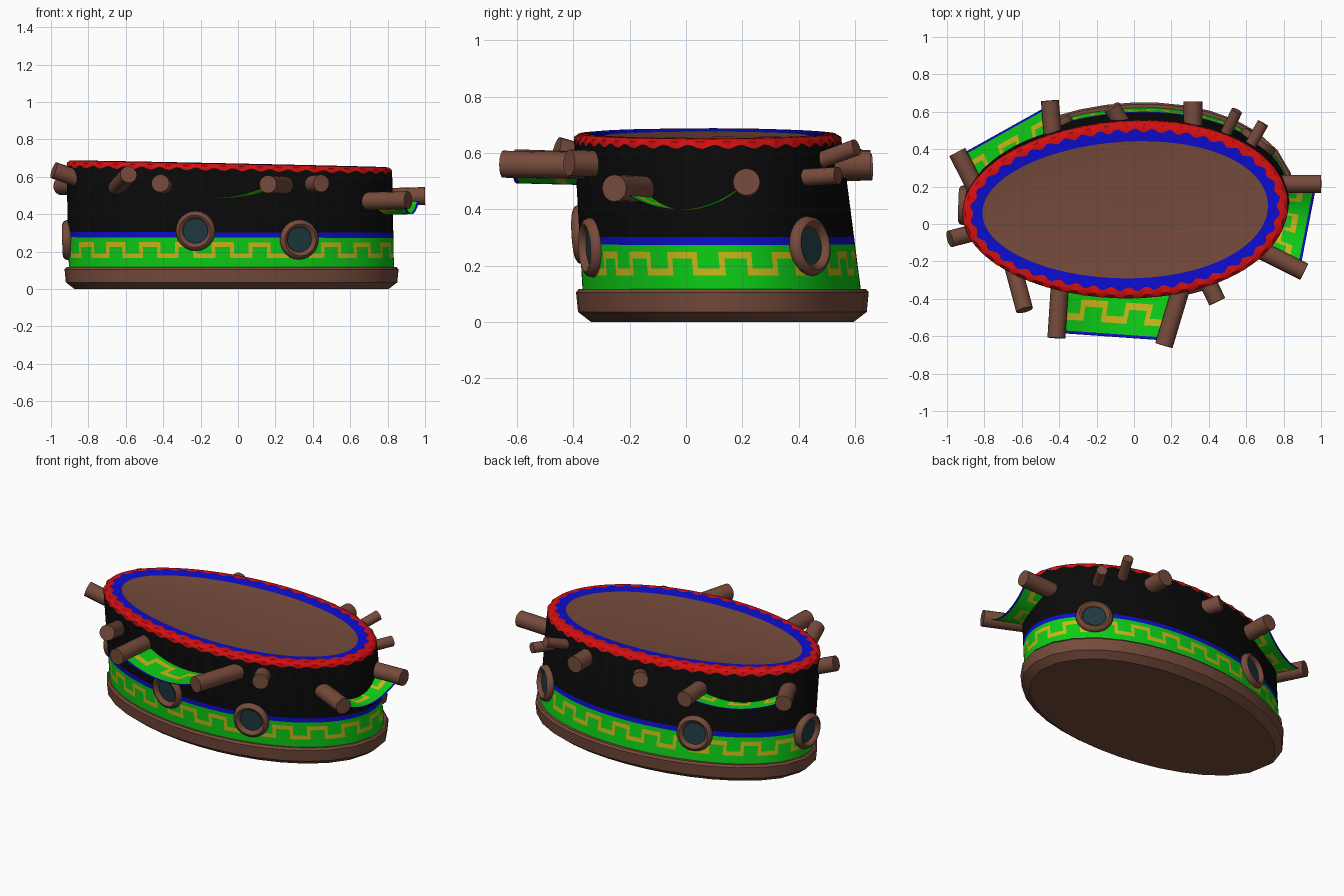
import bpy, bmesh, math
from mathutils import Vector

if "Cube" in bpy.data.objects:
    bpy.data.objects.remove(bpy.data.objects["Cube"])

def mat(name, r, g, b):
    m = bpy.data.materials.new(name)
    m.diffuse_color = (r, g, b, 1)
    m.use_nodes = True
    m.node_tree.nodes["Principled BSDF"].inputs["Base Color"].default_value = m.diffuse_color
    return m

BROWN = mat("brown wood", .18, .07, .045)
BLACK = mat("black wall", .003, .003, .003)
GREEN = mat("green", .004, .62, .008)
BLUE = mat("blue", .004, .004, .62)
RED = mat("red", .66, .005, .005)
YELLOW = mat("yellow", .6, .48, .01)
GLASS = mat("dark teal glass", .013, .042, .052)
PAL = [BROWN, BLACK, GREEN, BLUE, RED, YELLOW]

def finish(bm, name, mats, angle=35, normals=True):
    if normals:
        bmesh.ops.recalc_face_normals(bm, faces=bm.faces)
    me = bpy.data.meshes.new(name)
    bm.to_mesh(me)
    bm.free()
    for m in mats:
        me.materials.append(m)
    ob = bpy.data.objects.new(name, me)
    bpy.context.collection.objects.link(ob)
    bpy.ops.object.select_all(action='DESELECT')
    ob.select_set(True)
    bpy.context.view_layer.objects.active = ob
    bpy.ops.object.shade_smooth_by_angle(angle=math.radians(angle))
    return ob

# Egg-shaped oval outline at height z, moved inward by d
def outline(t, z, d=0):
    f = (z - .1) / .55
    cx, cy = -.035 - .012 * f, .128 - .051 * f
    rx, ry = .868 + .002 * f - d, .495 - .02 * f - d
    s = math.sin(t)
    tilt = -.02 * (rx * math.cos(t)) * max(0, f) ** 2
    return Vector((cx + rx * math.cos(t) + .05 * s * s + .04 * s, cy + ry * s, z + tilt))

# Evenly spaced angles around the outline
def even_angles(n, m=4000):
    pts = [outline(2 * math.pi * i / m, .2) for i in range(m + 1)]
    acc = [0]
    for a, b in zip(pts, pts[1:]):
        acc.append(acc[-1] + (b - a).length)
    out, j = [], 0
    for k in range(n):
        while acc[j] < acc[-1] * k / n:
            j += 1
        out.append(2 * math.pi * j / m)
    return out

def skin(bm, rings, rule):
    n = len(rings[0])
    for r in range(len(rings) - 1):
        for k in range(n):
            f = bm.faces.new((rings[r][k], rings[r][(k + 1) % n],
                              rings[r + 1][(k + 1) % n], rings[r + 1][k]))
            f.material_index = rule(r, k)

# True where the square-wave pattern is painted; row 0 low, 1 middle, 2 high
def meander(row, k):
    k %= 10
    return k in (0, 5) or (row == 2 and k < 5) or (row == 0 and k > 5)

# Wall with painted bands, scalloped red rim and deck
N = 220
angles = even_angles(N)
# height, inset, wave in height, wave in inset
rows = [(.10, 0, 0, 0), (.165, 0, 0, 0), (.19, 0, 0, 0), (.225, 0, 0, 0), (.25, 0, 0, 0),
        (.275, 0, 0, 0), (.303, 0, 0, 0), (.638, 0, .008, 0), (.656, .004, 0, .005),
        (.668, .018, 0, 0), (.67, .05, 0, .011), (.66, .108, 0, 0)]
bands = [2, 2, 2, 2, 2, 3, 1, 4, 4, 4, 3]

def wall_rule(r, k):
    if 1 <= r <= 3 and meander(r - 1, k):
        return 5
    return bands[r]

bm = bmesh.new()
rings = []
for z, d, wz, wd in rows:
    ring = []
    for k, t in enumerate(angles):
        w = math.sin(2 * math.pi * k / 5)
        ring.append(bm.verts.new(outline(t, z + wz * w, d + wd * w)))
    rings.append(ring)
skin(bm, rings, wall_rule)
bm.faces.new(rings[-1]).material_index = 0
finish(bm, "wall", PAL)

# Plinth
bm = bmesh.new()
ang = even_angles(32)
rings = []
for z, d in [(0, .028), (.035, -.018), (.105, -.025), (.117, -.015), (.117, .03)]:
    ring = []
    for t in ang:
        p = outline(t, .08, d)
        ring.append(bm.verts.new((p.x, p.y, z)))
    rings.append(ring)
skin(bm, rings, lambda r, k: 0)
bm.faces.new(rings[0])
bm.faces.new(rings[-1])
finish(bm, "plinth", [BROWN])

# Round windows, placed on the wall nearest to (x, y)
def porthole(name, x, y, z):
    best = min((i * math.pi / 360 for i in range(720)),
               key=lambda t: (outline(t, z).xy - Vector((x, y))).length)
    p = outline(best, z)
    e = .02
    tan = outline(best + e, z) - outline(best - e, z)
    up = outline(best, z + e) - outline(best, z - e)
    q = tan.cross(up).normalized().to_track_quat('Z', 'Y')
    nm = q @ Vector((0, 0, 1))
    bm = bmesh.new()
    loops = []
    for i in range(24):
        a = 2 * math.pi * i / 24
        loop = []
        for j in range(8):
            b = 2 * math.pi * j / 8
            r = .086 + .021 * math.cos(b)
            loop.append(bm.verts.new(p + q @ Vector((r * math.cos(a), r * math.sin(a),
                                                     .004 + .026 * math.sin(b)))))
        loops.append(loop)
    skin(bm, loops + [loops[0]], lambda r, k: 0)
    finish(bm, name + "_frame", [BROWN], 50)
    bm = bmesh.new()
    bm.faces.new([bm.verts.new(p + nm * .007 + q @ Vector((.08 * math.cos(a), .08 * math.sin(a), 0)))
                  for a in [2 * math.pi * i / 24 for i in range(24)]])
    finish(bm, name + "_glass", [GLASS], normals=False)

for i, (x, y, z) in enumerate([(-.225, -.38, .31), (.335, -.36, .265), (.65, .42, .27),
                               (-.44, .57, .28), (-.91, .1, .26)]):
    porthole("porthole_%d" % (i + 1), x, y, z)

# Wooden beams between two points
def beam(name, a, b, r):
    a, b = Vector(a), Vector(b)
    q = (b - a).to_track_quat('Z', 'Y')
    bm = bmesh.new()
    bmesh.ops.create_cone(bm, cap_ends=True, segments=16, radius1=r, radius2=r, depth=(b - a).length)
    for v in bm.verts:
        v.co = q @ v.co + (a + b) / 2
    finish(bm, name, [BROWN])

# Sagging awning cloth hung between two beams
def awning(name, a, b, sag):
    (a0, a1), (b0, b1) = [[Vector(p) for p in pair] for pair in (a, b)]
    for s, (p0, p1) in zip("ab", (a, b)):
        beam(name + "_beam_" + s, p0, p1, .048)
    vs = [0, .3, .42, .55, .67, .86, .91]
    n = 26
    bm = bmesh.new()
    grid = []
    for v in vs:
        row = []
        for i in range(n + 1):
            u = i / n
            p = a0.lerp(a1, v).lerp(b0.lerp(b1, v), u)
            p.z -= sag * 4 * u * (1 - u)
            row.append(bm.verts.new(p))
        grid.append(row)
    for r in range(len(vs) - 1):
        for i in range(n):
            f = bm.faces.new((grid[r][i], grid[r][i + 1], grid[r + 1][i + 1], grid[r + 1][i]))
            f.material_index = 3 if r == 5 else 2
            if 1 <= r <= 3 and 1 < i < n - 2 and meander(r - 1, i):
                f.material_index = 5
    finish(bm, name + "_cloth", PAL)

awning("front_awning", ((-.395, -.30, .555), (-.415, -.61, .565)),
       ((.25, -.35, .555), (.16, -.65, .56)), .07)
awning("right_awning", ((.66, -.13, .47), (.91, -.255, .475)),
       ((.74, .215, .49), (1.0, .215, .497)), .085)
awning("back_left_awning", ((-.43, .42, .545), (-.45, .66, .55)),
       ((-.84, .18, .55), (-.945, .385, .55)), .06)

# Loose beam ends sticking out of the wall
pegs = [((-.66, -.18, .53), (-.585, -.46, .612), .046), ((.38, -.28, .56), (.445, -.415, .565), .047),
        ((-.83, -.04, .58), (-.985, -.08, .635), .045), ((-.04, .50, .54), (-.12, .625, .57), .046),
        ((.315, .46, .56), (.315, .655, .56), .05), ((.47, .44, .56), (.55, .605, .62), .03),
        ((.6, .38, .51), (.69, .54, .52), .031)]
for i, (a, b, r) in enumerate(pegs):
    beam("beam_end_%d" % (i + 1), a, b, r)
